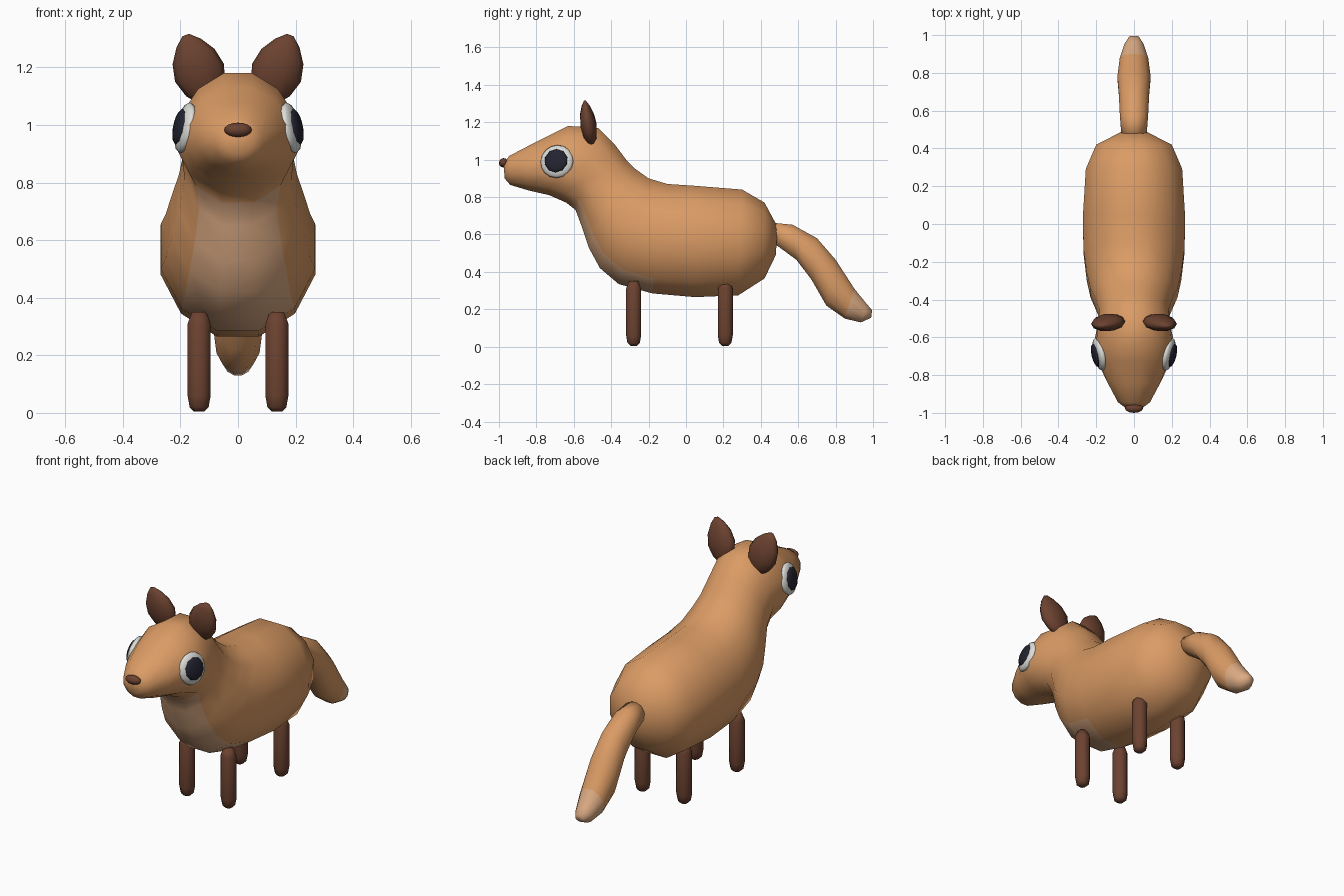
import bpy, bmesh, math
from mathutils import Matrix, Vector

if "Cube" in bpy.data.objects:
    bpy.data.objects.remove(bpy.data.objects["Cube"])


def mat(name, rgb):
    m = bpy.data.materials.new(name)
    m.diffuse_color = (*rgb, 1)
    m.use_nodes = True
    m.node_tree.nodes["Principled BSDF"].inputs["Base Color"].default_value = m.diffuse_color
    return m


TAN = mat("tan_fur", (0.71, 0.33, 0.13))
PALE = mat("pale_fur", (0.72, 0.41, 0.23))
BROWN = mat("dark_brown", (0.15, 0.055, 0.03))
WHITE = mat("eye_white", (0.72, 0.72, 0.69))
BLACK = mat("pupil_black", (0.017, 0.017, 0.03))


def finish(bm, name, mats, matrix=Matrix()):
    bmesh.ops.transform(bm, matrix=matrix, verts=bm.verts)
    bmesh.ops.recalc_face_normals(bm, faces=bm.faces)
    for f in bm.faces:
        f.smooth = True
    me = bpy.data.meshes.new(name)
    bm.to_mesh(me)
    bm.free()
    for m in mats:
        me.materials.append(m)
    ob = bpy.data.objects.new(name, me)
    bpy.context.collection.objects.link(ob)
    return ob


def loft(name, rings, mats, n=12, x0=0, rule=None, matrix=Matrix()):
    """Skin rings given as (top y, top z, bottom y, bottom z, half width, low bulge)."""
    bm = bmesh.new()
    c15 = math.cos(math.pi / n)
    loops = []
    for ty, tz, by, bz, w, *k in rings:
        k = k[0] if k else 0
        loop = []
        for i in range(n):
            a = 2 * math.pi * (i + 0.5) / n
            s, c = math.sin(a) / c15, math.cos(a) / c15
            loop.append(bm.verts.new((x0 + w * s * (1 - k * c),
                                      (ty + by) / 2 + c * (ty - by) / 2,
                                      (tz + bz) / 2 + c * (tz - bz) / 2)))
        loops.append(loop)
    for r, (a, b) in enumerate(zip(loops, loops[1:])):
        for i in range(n):
            j = (i + 1) % n
            f = bm.faces.new((a[i], a[j], b[j], b[i]))
            if rule:
                f.material_index = rule(r, i)
    bm.faces.new(loops[0])
    end = bm.faces.new(loops[-1])
    if rule:
        end.material_index = rule(len(rings) - 1, 0)
    return finish(bm, name, mats, matrix)


def ball(name, loc, scale, material, axis=(0, 0, 1), seg=12, rows=8):
    bm = bmesh.new()
    bmesh.ops.create_uvsphere(bm, u_segments=seg, v_segments=rows, radius=1)
    turn = Vector(axis).to_track_quat('Z', 'Y').to_matrix().to_4x4()
    return finish(bm, name, [material],
                  Matrix.Translation(loc) @ turn @ Matrix.Diagonal((*scale, 1)))


# Body, neck and head in one skin, rump to muzzle; pale chest underneath
body = [
    (.49, .64, .48, .49, .07), (.42, .77, .42, .365, .20),
    (.30, .84, .28, .275, .255), (.05, .86, .05, .265, .27),
    (-.10, .87, -.18, .285, .268), (-.20, .90, -.36, .335, .25),
    (-.27, .95, -.46, .42, .23), (-.32, 1.0, -.52, .53, .205),
    (-.38, 1.08, -.56, .65, .185), (-.47, 1.17, -.59, .73, .19, .08),
    (-.63, 1.18, -.64, .77, .208, .12), (-.73, 1.13, -.73, .81, .188, .1),
    (-.84, 1.075, -.84, .835, .14), (-.945, 1.02, -.94, .865, .085),
    (-.975, .98, -.97, .90, .045)]
loft("body", body, [TAN, PALE],
     rule=lambda r, i: int(4 <= r <= 8 and 4 <= i <= 6))

# Tail with a pale tip
tail = [
    (.44, .665, .46, .56, .065), (.57, .652, .59, .465, .075),
    (.70, .58, .67, .36, .08), (.80, .465, .75, .22, .088),
    (.90, .31, .85, .15, .075), (.965, .23, .935, .13, .05),
    (.995, .195, .99, .155, .025)]
loft("tail", tail, [TAN, PALE], rule=lambda r, i: int(r >= 4))

# Legs with rounded feet
for side, x in (("left", .135), ("right", -.135)):
    for end, y in (("front", -.28), ("back", .21)):
        rings = [(y + r, z, y - r, z, r) for z, r in
                 ((.005, .018), (.02, .033), (.06, .04), (.31, .04), (.35, .025))]
        loft(f"{end}_leg_{side}", rings, [BROWN], n=8, x0=x)

for side, sx in (("left", 1), ("right", -1)):
    # Ears lean outwards and slightly forwards
    rings = []
    for z, w in ((-.12, .03), (-.07, .068), (-.01, .086), (.05, .074), (.10, .043), (.13, .012)):
        y, t = -.14 * z, w * .5
        rings.append((y + t, z, y - t, z, w))
    loft(f"ear_{side}", rings, [BROWN], n=10,
         matrix=Matrix.Translation((sx * .137, -.522, 1.19)) @ Matrix.Rotation(sx * .35, 4, 'Y'))

    # Eyes: flattened white with a dark pupil
    axis = Vector((sx * .95, -.22, .2)).normalized()
    c = Vector((sx * .183, -.69, .99))
    ball(f"eye_{side}", c, (.09, .09, .03), WHITE, axis, 16)
    ball(f"pupil_{side}", c + axis * .021, (.064, .064, .018), BLACK, axis, 10)

# Nose
ball("nose", (0, -.975, .983), (.048, .025, .025), BROWN)
